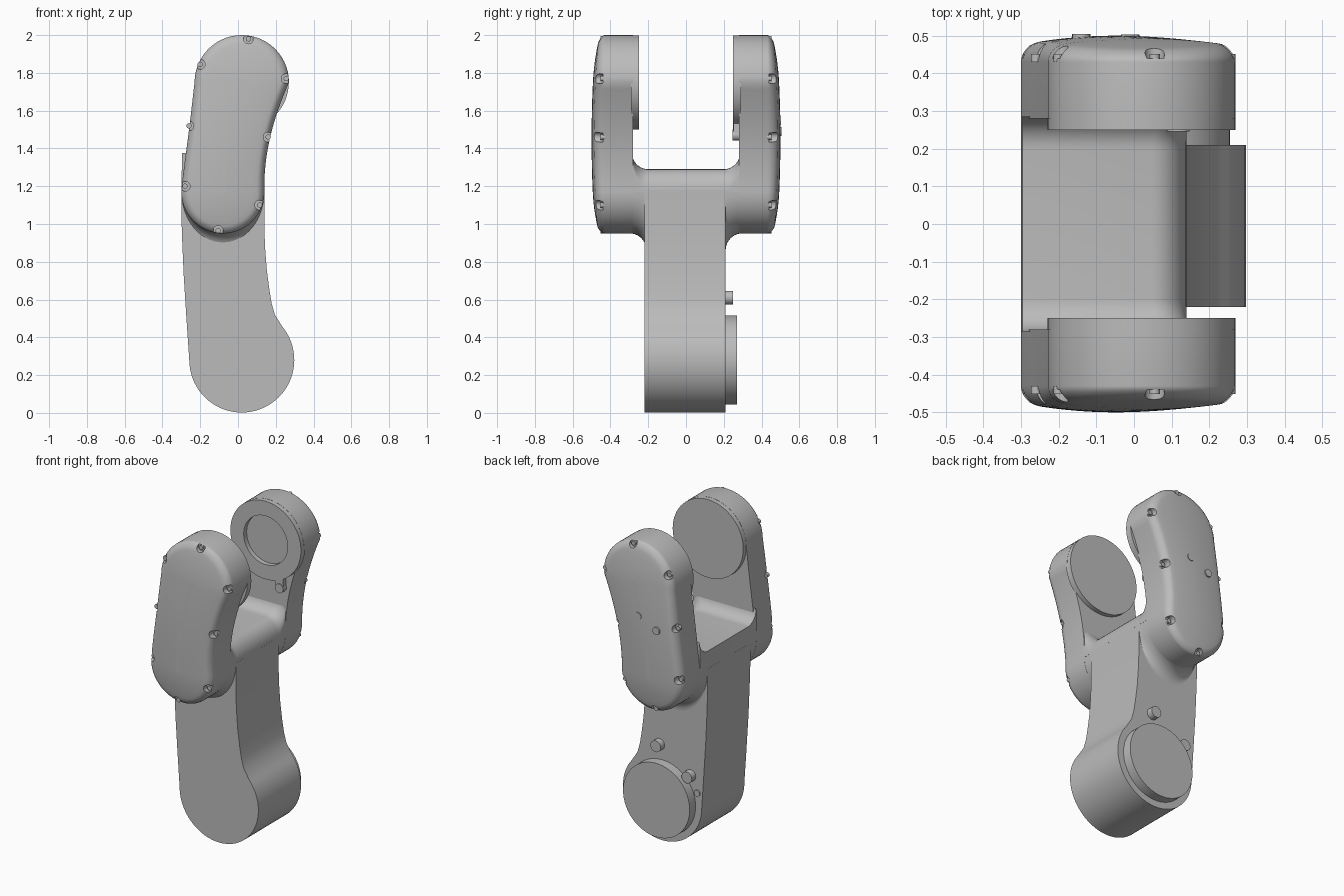
import bpy, bmesh
from math import sin, cos, pi, sqrt, atan2

cube = bpy.data.objects.get("Cube")
if cube:
    bpy.data.objects.remove(cube, do_unlink=True)

grey = bpy.data.materials.new("plain_grey")
grey.use_nodes = True
tone = (0.5, 0.5, 0.5, 1)
grey.diffuse_color = tone
grey.node_tree.nodes["Principled BSDF"].inputs["Base Color"].default_value = tone


def shade(ob):
    bpy.ops.object.select_all(action='DESELECT')
    ob.select_set(True)
    bpy.context.view_layer.objects.active = ob
    bpy.ops.object.shade_smooth_by_angle(angle=0.6)


def loft(name, rings, closed=False):
    """Skin a row of equal rings; cap the ends unless the row closes on itself."""
    bm = bmesh.new()
    rows = [[bm.verts.new(p) for p in ring] for ring in rings]
    n = len(rows[0])
    pairs = list(zip(rows, rows[1:])) + ([(rows[-1], rows[0])] if closed else [])
    for a, b in pairs:
        for i in range(n):
            j = (i + 1) % n
            bm.faces.new((a[i], a[j], b[j], b[i]))
    if not closed:
        bm.faces.new(rows[0])
        bm.faces.new(rows[-1])
    bmesh.ops.recalc_face_normals(bm, faces=bm.faces)
    mesh = bpy.data.meshes.new(name)
    bm.to_mesh(mesh)
    bm.free()
    mesh.materials.append(grey)
    ob = bpy.data.objects.new(name, mesh)
    bpy.context.collection.objects.link(ob)
    shade(ob)
    return ob


def arc(x, z, r, start, end, n):
    angles = [start + (end - start) * i / n for i in range(n + 1)]
    return [(x + r * cos(a), z + r * sin(a)) for a in angles]


def at(y, outline):
    return [(x, y, z) for x, z in outline]


def prism(name, outline, y0, y1):
    return loft(name, [at(y0, outline), at(y1, outline)])


def disc(name, x, z, r, y0, y1, n=32):
    return prism(name, arc(x, z, r, 0, 2 * pi, n)[:-1], y0, y1)


# Lower link with its rounded foot
beam = arc(0.02, 0.28, 0.278, -pi, pi * 0.22, 44)
beam += [(0.195, 0.52), (0.178, 0.58), (0.165, 0.66), (0.152, 0.76), (0.143, 0.88),
         (0.139, 1.0), (0.14, 1.18), (-0.3, 1.18), (-0.3, 1.05), (-0.295, 0.9),
         (-0.287, 0.72), (-0.273, 0.5)]
prism("lower_link", beam, -0.22, 0.21)

# Foot joint flange, locating pins and a small screw on the back
disc("foot_flange", 0.02, 0.28, 0.235, 0.2, 0.27, 64)
disc("upper_pin", 0.04, 0.61, 0.036, 0.2, 0.25)
disc("side_pin", -0.18, 0.47, 0.036, 0.2, 0.25)
disc("foot_screw", -0.228, 0.37, 0.02, 0.2, 0.218, 20)


# Saddle between the arms, curving up into both of them
def saddle_slice(y, a):
    top = 1.29 + 0.085 * (1 - cos(a))
    rx, rz = 0.09 * cos(a) + 0.004, 0.11 * cos(a) + 0.004
    corner = [(0.14 - rx + rx * cos(t), top - rz + rz * sin(t))
              for t in [pi / 2 * i / 8 for i in range(9)]]
    return at(y, [(-0.3, 1.17), (0.14, 1.17)] + corner + [(-0.296, top)])


turns = [pi / 2 * i / 10 for i in range(11)]
half = [(0.2 + 0.085 * sin(a), a) for a in turns]
loft("saddle", [saddle_slice(-y, a) for y, a in reversed(half)]
     + [saddle_slice(y, a) for y, a in half])


# Arm outline as pairs of spine point and edge point
def spine(t):
    return (-0.08 + 0.1 * t ** 1.6, 1.17 + 0.58 * t,
            0.22 + 0.03 * t * t - 0.01 * sin(pi * t))


def arm_outline():
    pts = []
    x, z, r = spine(0)
    pts += [((x, z), p) for p in arc(x, z, r, pi, 2 * pi, 28)]
    steps = [i / 16 for i in range(1, 16)]
    pts += [((c[0], c[1]), (c[0] + c[2], c[1])) for c in map(spine, steps)]
    x, z, r = spine(1)
    pts += [((x, z), p) for p in arc(x, z, r, 0, pi, 28)]
    pts += [((c[0], c[1]), (c[0] - c[2], c[1])) for c in map(spine, reversed(steps))]
    return pts


outline = arm_outline()


def arm_ring(side, k, blend=None):
    """Outline shrunk to share k of its width, on the dome or on the rim below it."""
    ring = []
    for (cx, cz), (px, pz) in outline:
        x, z = cx + k * (px - cx), cz + k * (pz - cz)
        y = 0.5 - 0.02 * k * k - 0.02 * ((z - 1.45) / 0.5) ** 2
        if blend is not None:
            y = 0.43 + (y - 0.43) * blend
        ring.append((x, side * y, z))
    return ring


# Screw places round the rim of an arm
screws = [(0.055, 1.98), (-0.2, 1.845), (0.255, 1.77), (-0.26, 1.52),
          (0.16, 1.46), (-0.28, 1.2), (0.115, 1.1), (-0.105, 0.965)]

for side, word in ((-1, "front"), (1, "back")):
    rings = [at(side * 0.28, [p for c, p in outline])]
    for i in range(9):
        t = pi / 2 * i / 8
        rings.append(arm_ring(side, 1 - 0.18 * (1 - cos(t)), sin(t)))
    rings += [arm_ring(side, k) for k in (0.7, 0.55, 0.4, 0.25, 0.1, 0.02)]
    arm = loft(word + "_arm", rings)

    # Open pockets in the rim, each holding a screw head
    cutters = [disc("pocket_cutter", x, z, 0.026, side * 0.44, side * 0.53, 20)
               for x, z in screws]
    for cutter in cutters:
        mod = arm.modifiers.new("pocket", 'BOOLEAN')
        mod.operation = 'DIFFERENCE'
        mod.solver = 'EXACT'
        mod.object = cutter
        bpy.context.view_layer.objects.active = arm
        bpy.ops.object.modifier_apply(modifier=mod.name)
        bpy.data.objects.remove(cutter, do_unlink=True)
    shade(arm)
    for i, (x, z) in enumerate(screws):
        disc(f"{word}_rim_screw_{i + 1}", x, z, 0.014, side * 0.43, side * 0.452, 16)

    # Flare blending the lower end of the arm into the link
    flare = []
    for a in turns:
        drop = 0.09 * (1 - cos(a))
        under = [(x, z - drop * (1.17 - z) / 0.22)
                 for x, z in arc(-0.08, 1.17, 0.219, pi, 2 * pi, 28)]
        flare.append(at(side * (0.3 - 0.09 * sin(a)), under))
    loft(word + "_flare", flare)

# Solid joint disc inside the front arm
disc("front_joint_disc", 0.02, 1.75, 0.249, -0.29, -0.25, 64)

# Hollow joint ring inside the back arm, with its tab
bore = [(0.249, 0.29), (0.249, 0.25), (0.155, 0.25), (0.155, 0.29)]
loft("back_joint_ring", [at(y, arc(0.02, 1.75, r, 0, 2 * pi, 64)[:-1]) for r, y in bore],
     closed=True)
prism("ring_tab", [(0.08, 1.53), (0.09, 1.47), (0.145, 1.47), (0.14, 1.54)], 0.252, 0.29)
disc("ring_tab_end", 0.118, 1.47, 0.029, 0.245, 0.29, 24)

# Two small screws on the outer face of the back arm
disc("cover_screw_inner", -0.01, 1.55, 0.024, 0.48, 0.503, 20)
disc("cover_screw_outer", -0.14, 1.49, 0.024, 0.48, 0.505, 20)
